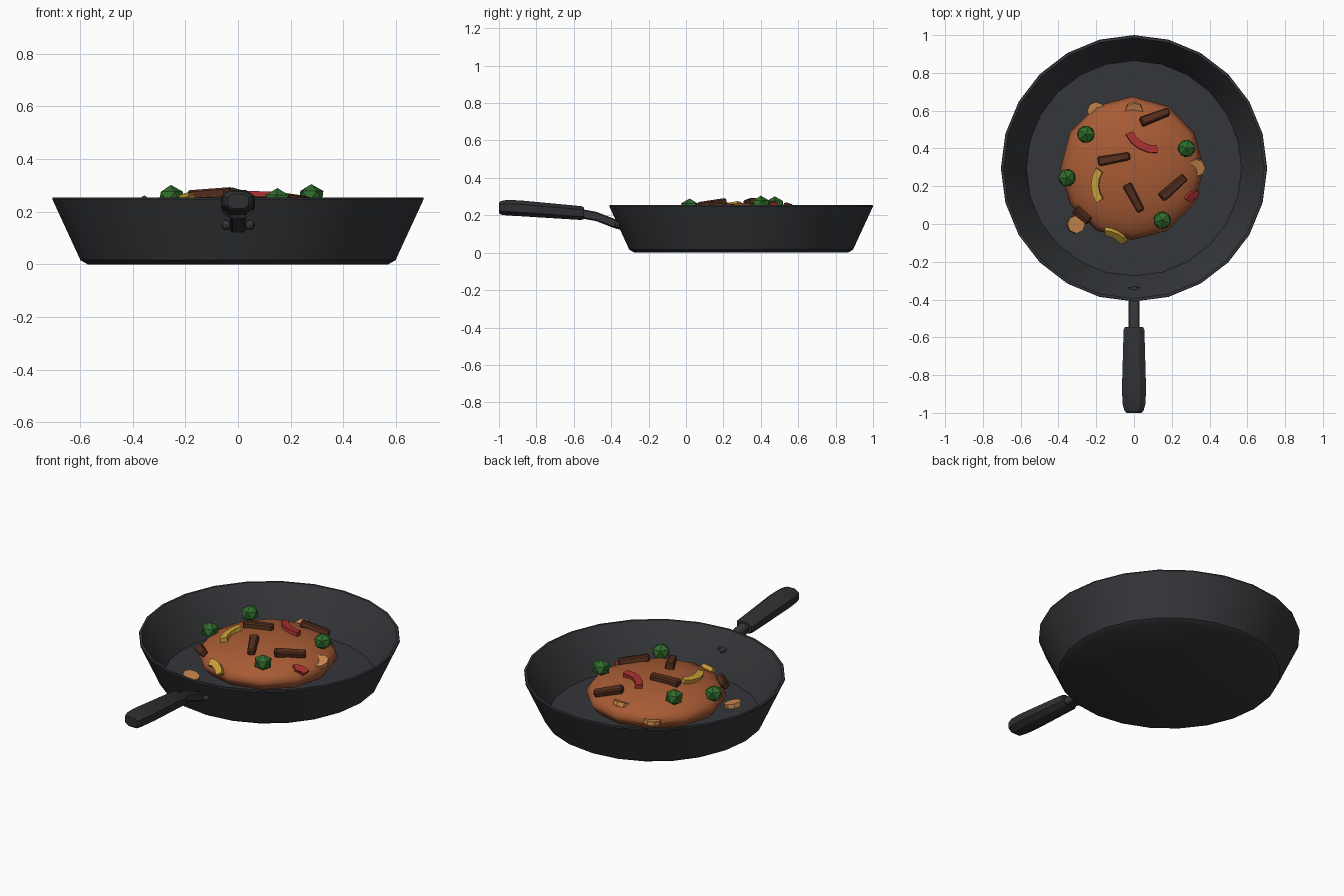
import bpy, bmesh, math
from math import cos, sin, pi, radians
from mathutils import Vector, Matrix

if "Cube" in bpy.data.objects:
    bpy.data.objects.remove(bpy.data.objects["Cube"])

CEN = Vector((-0.01, 0.295, 0.143))   # food mound centre
RAD, HGT = 0.38, 0.122                # mound radius and half height
PAN_Y = 0.295


def mat(name, rgb):
    m = bpy.data.materials.new(name)
    m.diffuse_color = (*rgb, 1)
    m.use_nodes = True
    m.node_tree.nodes["Principled BSDF"].inputs["Base Color"].default_value = m.diffuse_color
    return m


IRON = mat("iron", (0.035, 0.037, 0.041))
GRIP = mat("grip", (0.028, 0.029, 0.032))
SAUCE = mat("sauce", (0.39, 0.105, 0.035))
MEAT = mat("meat", (0.09, 0.028, 0.013))
GREEN = mat("green", (0.03, 0.15, 0.025))
CARROT = mat("carrot", (0.6, 0.25, 0.08))
RED = mat("red", (0.4, 0.03, 0.03))
YELLOW = mat("yellow", (0.6, 0.36, 0.04))


def finish(name, bm, material, smooth=None, matrix=None):
    bmesh.ops.recalc_face_normals(bm, faces=bm.faces)
    me = bpy.data.meshes.new(name)
    bm.to_mesh(me)
    bm.free()
    ob = bpy.data.objects.new(name, me)
    bpy.context.collection.objects.link(ob)
    me.materials.append(material)
    if matrix:
        ob.matrix_world = matrix
    if smooth:
        bpy.ops.object.select_all(action='DESELECT')
        ob.select_set(True)
        bpy.context.view_layer.objects.active = ob
        bpy.ops.object.shade_smooth_by_angle(angle=radians(smooth))
    return ob


def loft(bm, rings, cap=True):
    vs = [[bm.verts.new(p) for p in r] for r in rings]
    n = len(vs[0])
    for a, b in zip(vs, vs[1:]):
        for i in range(n):
            bm.faces.new((a[i], a[(i + 1) % n], b[(i + 1) % n], b[i]))
    if cap:
        bm.faces.new(vs[0])
        bm.faces.new(vs[-1])


def on_mound(x, y, angle=0, lift=0.0):
    """Frame on the mound surface, z along its normal, x turned by angle."""
    dx, dy = x - CEN.x, y - CEN.y
    h = math.sqrt(max(0.03, 1 - (dx * dx + dy * dy) / RAD ** 2))
    n = Vector((dx / RAD ** 2, dy / RAD ** 2, h / HGT)).normalized()
    d = Vector((cos(radians(angle)), sin(radians(angle)), 0))
    u = (d - n * d.dot(n)).normalized()
    rot = Matrix((u, n.cross(u), n)).transposed().to_4x4()
    return Matrix.Translation(Vector((x, y, CEN.z + HGT * h)) + n * lift) @ rot


# Pan bowl: outer wall, rim, inner wall and floor
bm = bmesh.new()
profile = [(0.57, 0), (0.598, 0.016), (0.705, 0.248), (0.703, 0.255),
           (0.69, 0.255), (0.685, 0.248), (0.57, 0.022)]
loft(bm, [[(r * cos(i * pi / 12), PAN_Y + r * sin(i * pi / 12), z) for i in range(24)]
          for r, z in profile])
finish("pan_bowl", bm, IRON, 32)


# Handle parts: octagonal sections (y, z, half width, half height)
def handle(name, sections, material, corner):
    bm = bmesh.new()
    c = corner
    octo = [(1, c), (c, 1), (-c, 1), (-1, c), (-1, -c), (-c, -1), (c, -1), (1, -c)]
    loft(bm, [[(w * a, y, z + h * b) for a, b in octo] for y, z, w, h in sections])
    return finish(name, bm, material, 25)


handle("handle_neck", [(-0.335, 0.14, 0.03, 0.022), (-0.385, 0.157, 0.03, 0.025),
                       (-0.48, 0.194, 0.03, 0.025), (-0.58, 0.212, 0.03, 0.025)], IRON, 0.7)
handle("handle_grip", [(-0.545, 0.211, 0.048, 0.031), (-0.56, 0.212, 0.055, 0.037),
                       (-0.88, 0.237, 0.064, 0.042), (-0.955, 0.241, 0.06, 0.042),
                       (-0.99, 0.24, 0.05, 0.036), (-1.0, 0.24, 0.04, 0.028)], GRIP, 0.5)

# Rivets: one inside the wall, two outside beside the neck
for name, x, y in (("inner_rivet", 0, -0.345), ("outer_rivet_left", -0.045, -0.363),
                   ("outer_rivet_right", 0.045, -0.363)):
    bm = bmesh.new()
    bmesh.ops.create_uvsphere(bm, u_segments=8, v_segments=6, radius=0.018)
    finish(name, bm, IRON, 40, Matrix.Translation((x, y, 0.15)))

# Food mound
bm = bmesh.new()
bmesh.ops.create_uvsphere(bm, u_segments=12, v_segments=8, radius=1)
finish("food_mound", bm, SAUCE, 60, Matrix.Translation(CEN) @ Matrix.Diagonal((RAD, RAD, HGT, 1)))

# Meat strips
for k, (x, y, ang, length) in enumerate([(0.11, 0.565, 25, 0.165), (-0.105, 0.345, 10, 0.17),
                                         (0.0, 0.14, -62, 0.16), (0.205, 0.195, 40, 0.17),
                                         (-0.27, 0.05, -35, 0.1)]):
    bm = bmesh.new()
    bmesh.ops.create_cube(bm, size=1, matrix=Matrix.Diagonal((length, 0.05, 0.038, 1)))
    for v in bm.verts:
        if v.co.x > 0:
            v.co.y *= 0.8
    bmesh.ops.bevel(bm, geom=bm.edges[:], offset=0.007, segments=1, affect='EDGES')
    finish(f"meat_strip_{k}", bm, MEAT, None, on_mound(x, y, ang, 0.008))

# Green florets
for k, p in enumerate([(-0.255, 0.475, 0.255), (-0.355, 0.245, 0.215),
                       (0.278, 0.4, 0.258), (0.15, 0.02, 0.243)]):
    bm = bmesh.new()
    bmesh.ops.create_icosphere(bm, subdivisions=1, radius=0.052)
    finish(f"green_floret_{k}", bm, GREEN, None,
           Matrix.Translation(p) @ Matrix.Rotation(k * 0.7, 4, 'Z') @ Matrix.Diagonal((1, 1, 0.9, 1)))


# Curved pepper slices, bent in the surface plane
def pepper(name, x, y, ang, length, material, lift=0.006):
    bm = bmesh.new()
    R, half = length * 0.85, 0.6
    rings = []
    for i in range(5):
        t = -half + i * half / 2
        rings.append([(r * sin(t), r * cos(t) - R, z)
                      for r, z in ((R - 0.02, -0.012), (R + 0.02, -0.012),
                                   (R + 0.02, 0.012), (R - 0.02, 0.012))])
    loft(bm, rings)
    finish(name, bm, material, None, on_mound(x, y, ang, lift))


pepper("red_slice_0", 0.035, 0.415, 150, 0.18, RED)
pepper("red_slice_1", 0.305, 0.15, 20, 0.07, RED, 0.0)
pepper("yellow_slice_0", -0.205, 0.205, 90, 0.17, YELLOW)
pepper("yellow_slice_1", -0.095, -0.055, -40, 0.12, YELLOW, 0.002)


# Carrot discs: one on the floor, others sunk in the mound
def carrot(name, matrix):
    bm = bmesh.new()
    bmesh.ops.create_cone(bm, cap_ends=True, segments=8, radius1=0.048, radius2=0.048, depth=0.025)
    finish(name, bm, CARROT, None, matrix)


carrot("carrot_disc_floor", Matrix.Translation((-0.308, -0.002, 0.045)) @ Matrix.Rotation(0.25, 4, 'Y'))
for k, (x, y, z, tilt) in enumerate([(0.33, 0.3, 0.185, 0.3), (-0.2, 0.6, 0.145, 0.1),
                                     (0.0, 0.6, 0.195, 0.35)]):
    carrot(f"carrot_disc_{k}", Matrix.Translation((x, y, z)) @ Matrix.Rotation(tilt, 4, 'X'))
